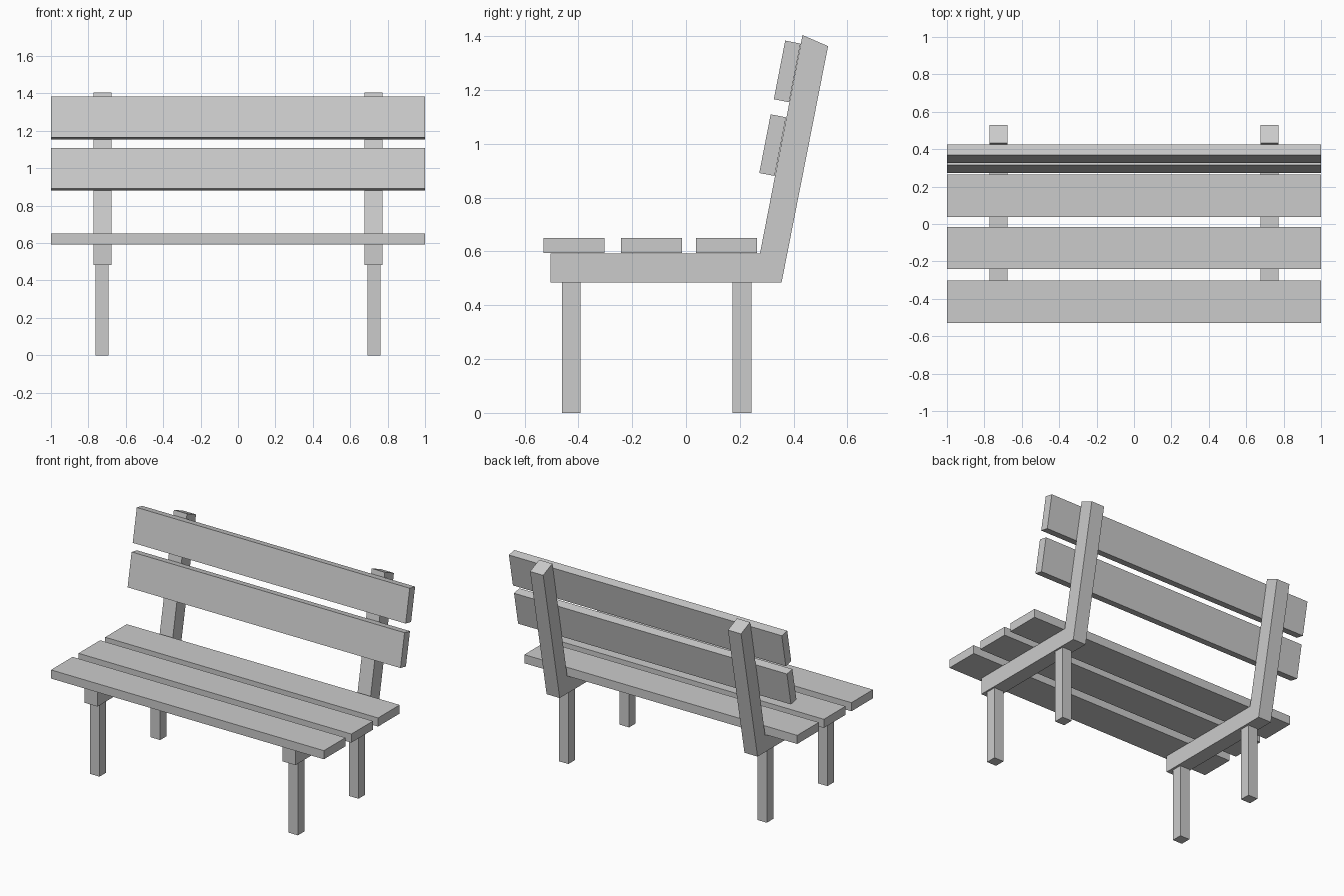
import bpy, bmesh
from math import radians
from mathutils import Matrix

if "Cube" in bpy.data.objects:
    bpy.data.objects.remove(bpy.data.objects["Cube"])


def finish(name, bm):
    bmesh.ops.recalc_face_normals(bm, faces=bm.faces)
    mesh = bpy.data.meshes.new(name)
    bm.to_mesh(mesh)
    bm.free()
    obj = bpy.data.objects.new(name, mesh)
    bpy.context.collection.objects.link(obj)
    return obj


def box(name, center, size, tilt=0.0):
    bm = bmesh.new()
    bmesh.ops.create_cube(bm, size=1, matrix=Matrix.Diagonal((*size, 1)))
    obj = finish(name, bm)
    obj.location = center
    obj.rotation_euler.x = radians(tilt)
    return obj


def side_profile(name, points, x, width):
    bm = bmesh.new()
    face = bm.faces.new([bm.verts.new((x - width / 2, y, z)) for y, z in points])
    new = bmesh.ops.extrude_face_region(bm, geom=[face])["geom"]
    verts = [v for v in new if isinstance(v, bmesh.types.BMVert)]
    bmesh.ops.translate(bm, verts=verts, vec=(width, 0, 0))
    return finish(name, bm)


# Angled side frames: seat rail and leaning back post in one piece
FRAME = [(-0.503, 0.484), (0.355, 0.484), (0.528, 1.363),
         (0.433, 1.404), (0.275, 0.593), (-0.503, 0.593)]

for side, s in (("left", -1), ("right", 1)):
    side_profile(f"{side}_frame", FRAME, s * 0.725, 0.096)
    # Square legs
    box(f"{side}_front_leg", (s * 0.727, -0.427, 0.242), (0.07, 0.069, 0.484))
    box(f"{side}_back_leg", (s * 0.727, 0.208, 0.242), (0.07, 0.069, 0.484))

# Seat slats
for i, y in enumerate((-0.416, -0.128, 0.151)):
    box(f"seat_slat_{i + 1}", (0, y, 0.622), (2, 0.226, 0.057))

# Backrest slats, leaning with the posts
for name, y, z in (("lower", 0.322, 0.995), ("upper", 0.376, 1.269)):
    box(f"{name}_back_slat", (0, y, z), (2, 0.058, 0.222), -11)
